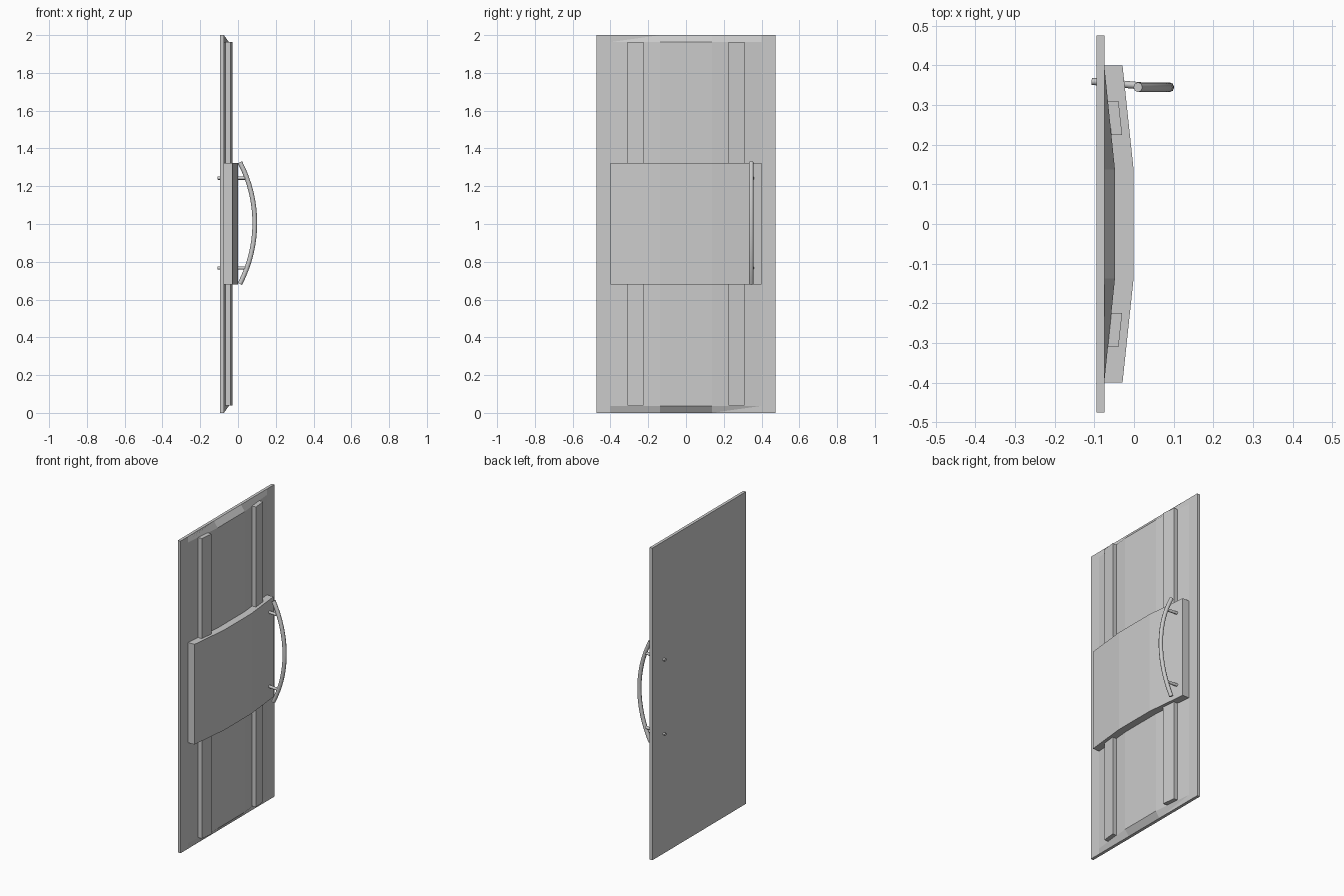
import bpy, bmesh, math
from mathutils import Vector

if "Cube" in bpy.data.objects:
    bpy.data.objects.remove(bpy.data.objects["Cube"])


def prism(name, profile, z0, z1, top_profile=None):
    """Extrude an (x, y) outline from z0 to z1."""
    bm = bmesh.new()
    low = [bm.verts.new((x, y, z0)) for x, y in profile]
    high = [bm.verts.new((x, y, z1)) for x, y in profile]
    n = len(profile)
    bm.faces.new(low[::-1])
    bm.faces.new(high)
    for i in range(n):
        j = (i + 1) % n
        bm.faces.new((low[i], low[j], high[j], high[i]))
    return finish(name, bm)


def finish(name, bm):
    bmesh.ops.recalc_face_normals(bm, faces=bm.faces)
    mesh = bpy.data.meshes.new(name)
    bm.to_mesh(mesh)
    bm.free()
    ob = bpy.data.objects.new(name, mesh)
    bpy.context.collection.objects.link(ob)
    return ob


def tube(name, points, radius, sides_res=2):
    """Capped round tube along a path."""
    cu = bpy.data.curves.new(name, 'CURVE')
    cu.dimensions = '3D'
    cu.bevel_depth = radius
    cu.bevel_resolution = sides_res
    cu.use_fill_caps = True
    sp = cu.splines.new('POLY')
    sp.points.add(len(points) - 1)
    for p, co in zip(sp.points, points):
        p.co = (*co, 1)
    ob = bpy.data.objects.new(name, cu)
    bpy.context.collection.objects.link(ob)
    bpy.ops.object.select_all(action='DESELECT')
    ob.select_set(True)
    bpy.context.view_layer.objects.active = ob
    bpy.ops.object.convert(target='MESH')
    bpy.ops.object.shade_smooth_by_angle(angle=math.radians(50))
    return bpy.context.object


# Flat door slab
prism("door_slab", [(-0.094, -0.475), (-0.075, -0.475), (-0.075, 0.475), (-0.094, 0.475)], 0, 2)

# Bowed door face with sloped top and bottom ends
bow = [(-0.075, -0.4), (-0.048, -0.137), (-0.048, 0.137), (-0.075, 0.4)]
bm = bmesh.new()
rows = []
for z, flat in ((0, True), (0.037, False), (1.963, False), (2, True)):
    rows.append([bm.verts.new((-0.075 if flat else x, y, z)) for x, y in bow])
for a, b in zip(rows, rows[1:]):
    for i in range(3):
        bm.faces.new((a[i], a[i + 1], b[i + 1], b[i]))
bm.faces.new((rows[0][0], rows[0][3], rows[3][3], rows[3][0]))
bmesh.ops.remove_doubles(bm, verts=bm.verts, dist=1e-5)
finish("bowed_face", bm)

# Two raised vertical strips
for s, side in ((1, "right"), (-1, "left")):
    prism(f"strip_{side}", [(-0.066, s * 0.31), (-0.039, s * 0.31),
                            (-0.030, s * 0.225), (-0.057, s * 0.225)], 0.04, 1.963)

# Central bowed panel
prism("centre_panel", [(-0.076, -0.4), (-0.029, -0.4), (-0.001, -0.137),
                       (-0.001, 0.137), (-0.029, 0.4), (-0.076, 0.4)], 0.68, 1.322)

# Arched pull handle
half, rise = 0.322, 0.079
R = (half ** 2 + rise ** 2) / (2 * rise)
top = math.asin(half / R)
cx = 0.089 - R
arc = []
for i in range(17):
    a = top * (i / 8 - 1)
    arc.append((cx + R * math.cos(a), 0.345, 1.005 + R * math.sin(a)))
tube("pull_handle", arc, 0.0125)

# Handle posts running through the door
for k, z in enumerate((0.767, 1.243)):
    tube(f"handle_post_{k + 1}", [(-0.107, 0.36, z), (0.045, 0.346, z)], 0.009)
